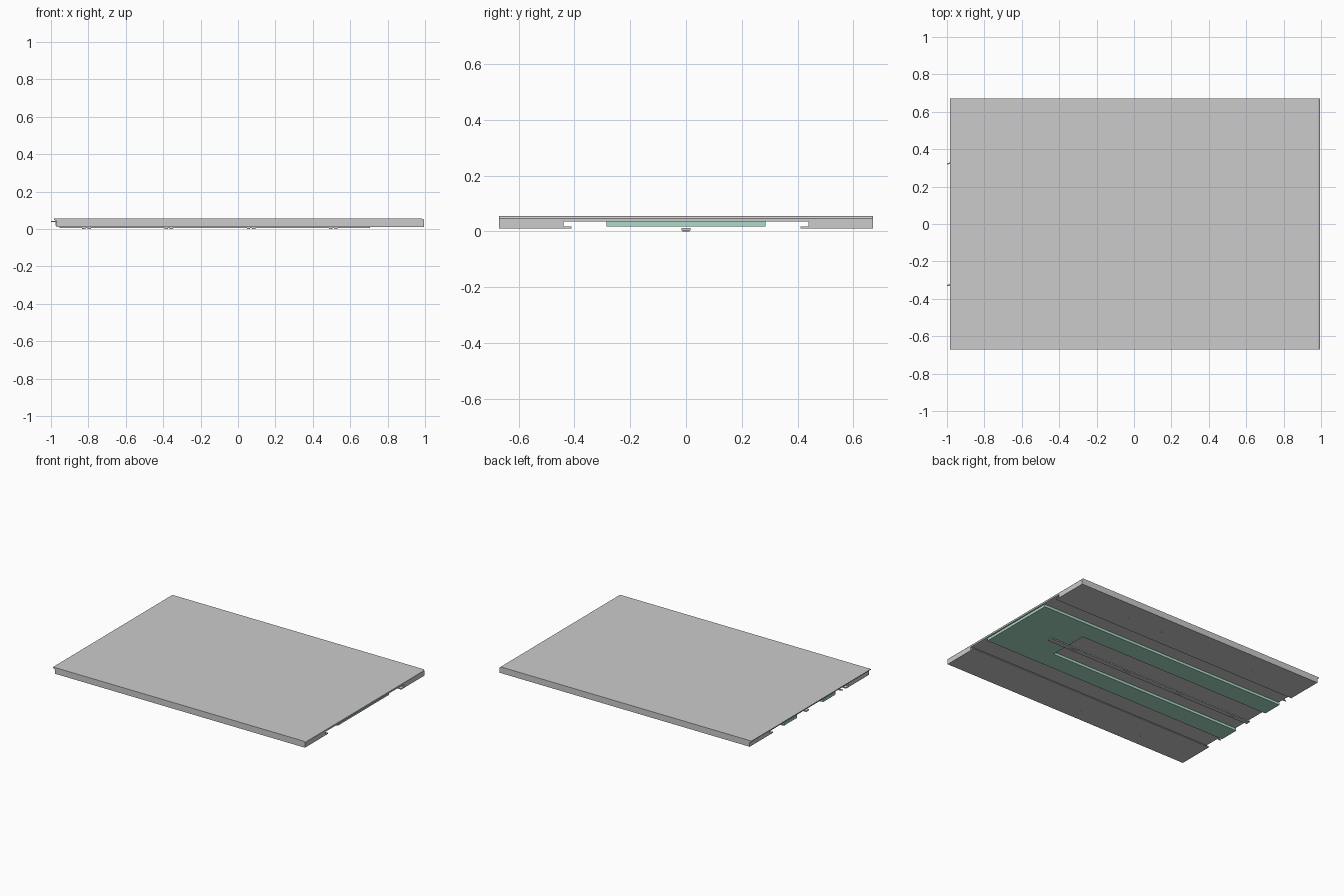
import bpy, bmesh
from mathutils import Vector

if "Cube" in bpy.data.objects:
    bpy.data.objects.remove(bpy.data.objects["Cube"])

green = bpy.data.materials.new("green_board")
green.diffuse_color = (0.40, 0.72, 0.57, 1)
green.use_nodes = True
green.node_tree.nodes["Principled BSDF"].inputs["Base Color"].default_value = green.diffuse_color


def extrude(name, pts, vec, mat=None):
    """Extrude a closed polygon along a vector."""
    bm = bmesh.new()
    face = bm.faces.new([bm.verts.new(p) for p in pts])
    res = bmesh.ops.extrude_face_region(bm, geom=[face])
    verts = [v for v in res["geom"] if isinstance(v, bmesh.types.BMVert)]
    bmesh.ops.translate(bm, vec=Vector(vec), verts=verts)
    bmesh.ops.recalc_face_normals(bm, faces=bm.faces)
    me = bpy.data.meshes.new(name)
    bm.to_mesh(me)
    bm.free()
    ob = bpy.data.objects.new(name, me)
    bpy.context.collection.objects.link(ob)
    if mat:
        me.materials.append(mat)
    return ob


def box(name, x0, x1, y0, y1, z0, z1, mat=None):
    return extrude(name, [(x0, y0, z0), (x1, y0, z0), (x1, y1, z0), (x0, y1, z0)],
                   (0, 0, z1 - z0), mat)


# main slab: side profile swept across the full width
side = [(-0.970, 0.011), (0.995, 0.011), (0.995, 0.047), (0.991, 0.052),
        (0.984, 0.055), (-0.984, 0.055), (-0.984, 0.050), (-0.970, 0.040)]
slab = extrude("slab", [(x, -0.67, z) for x, z in side], (0, 1.34, 0))

# undercut channel along the bottom, leaving an inward lip on both sides
half = [(0.41, -0.05), (0.41, 0.018), (0.44, 0.018), (0.44, 0.036)]
channel = half + [(-y, z) for y, z in reversed(half)]
cutter = extrude("channel_cutter", [(-1.2, y, z) for y, z in channel], (2.4, 0, 0))
cutter.hide_render = True
mod = slab.modifiers.new("channel", 'BOOLEAN')
mod.operation = 'DIFFERENCE'
mod.solver = 'EXACT'
mod.object = cutter
bpy.context.view_layer.objects.active = slab
bpy.ops.object.modifier_apply(modifier=mod.name)
bpy.data.objects.remove(cutter)

# green board: two long strips joined by an end piece, open slot between
for s, side_name in ((1, "back"), (-1, "front")):
    y0, y1 = sorted((s * 0.145, s * 0.285))
    box("board_strip_" + side_name, -0.975, 0.985, y0, y1, 0.018, 0.0365, green)
box("board_end", 0.55, 0.985, -0.145, 0.145, 0.018, 0.0365, green)

# centre rail with pairs of small feet
box("centre_rail", -0.955, 0.705, -0.017, 0.017, 0.004, 0.012)
for i in range(4):
    for dx in (-0.014, 0.014):
        x = -0.81 + 0.44 * i + dx
        box("rail_foot", x - 0.009, x + 0.009, -0.012, 0.012, 0.0, 0.0045)

# pointed hooks at the left end
for s in (-1, 1):
    y = s * 0.325
    extrude("end_hook", [(-0.965, y - 0.004, 0.037), (-0.965, y + 0.012, 0.037),
                         (-1.0, y - 0.002, 0.037), (-1.0, y - 0.006, 0.037)], (0, 0, 0.006))

# small screw heads under the side blocks
for x, y in ((0.74, -0.58), (-0.04, -0.58), (-0.54, -0.58),
             (0.49, 0.52), (0.21, 0.52), (-0.55, 0.52)):
    bpy.ops.mesh.primitive_cylinder_add(vertices=12, radius=0.005, depth=0.002,
                                        location=(x, y, 0.0105))
    bpy.context.object.name = "screw_head"
